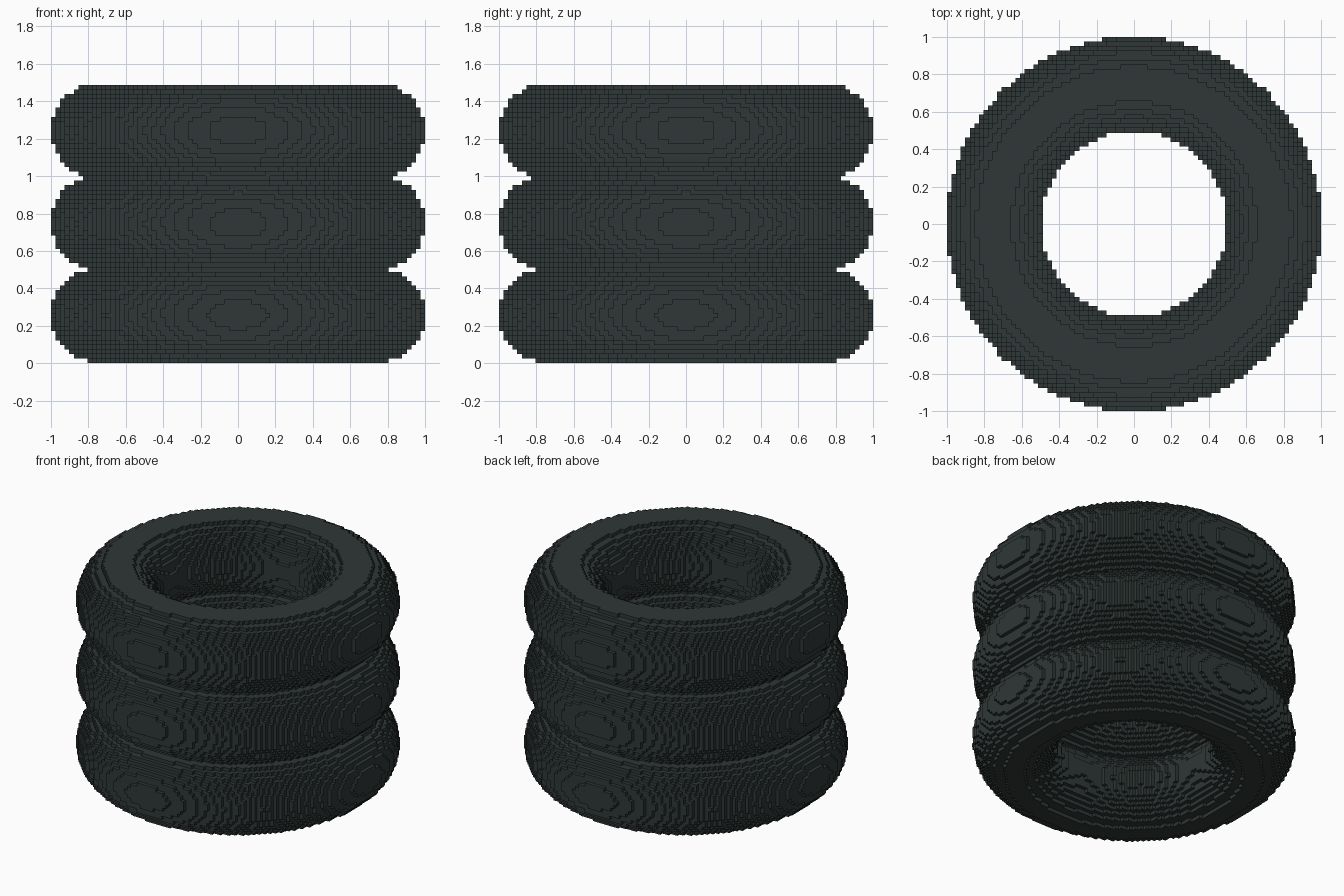
import bpy
from math import hypot

if "Cube" in bpy.data.objects:
    bpy.data.objects.remove(bpy.data.objects["Cube"], do_unlink=True)

HALF = 41               # blocks from the axis to the outer edge
BLOCK = 1.0 / HALF
LAYERS = 61
MAJOR, MINOR = 0.748, 0.2525

# Dark rubber colour
rubber = bpy.data.materials.new("dark_rubber")
rubber.use_nodes = True
colour = (0.028, 0.038, 0.037, 1.0)
rubber.diffuse_color = colour
bsdf = rubber.node_tree.nodes["Principled BSDF"]
bsdf.inputs["Base Color"].default_value = colour
bsdf.inputs["Roughness"].default_value = 0.9


def ring_blocks(centre_z):
    """Blocks whose centres lie inside a torus."""
    blocks = set()
    for i in range(-HALF, HALF):
        for j in range(-HALF, HALF):
            out = hypot(i + 0.5, j + 0.5) * BLOCK - MAJOR
            if abs(out) > MINOR:
                continue
            for k in range(LAYERS):
                if hypot(out, (k + 0.5) * BLOCK - centre_z) <= MINOR:
                    blocks.add((i, j, k))
    return blocks


def block_mesh(name, blocks):
    """Skin a set of blocks with only their exposed square faces."""
    index, verts, faces = {}, [], []

    def corner(p):
        if p not in index:
            index[p] = len(verts)
            verts.append([c * BLOCK for c in p])
        return index[p]

    for block in blocks:
        for axis in range(3):
            u, v = (axis + 1) % 3, (axis + 2) % 3
            for side in (0, 1):
                neighbour = list(block)
                neighbour[axis] += 2 * side - 1
                if tuple(neighbour) in blocks:
                    continue
                quad = []
                for du, dv in ((0, 0), (1, 0), (1, 1), (0, 1)):
                    p = list(block)
                    p[axis] += side
                    p[u] += du
                    p[v] += dv
                    quad.append(corner(tuple(p)))
                faces.append(quad if side else quad[::-1])

    mesh = bpy.data.meshes.new(name)
    mesh.from_pydata(verts, [], faces)
    mesh.materials.append(rubber)
    obj = bpy.data.objects.new(name, mesh)
    bpy.context.collection.objects.link(obj)


# Three stacked rings; blocks shared by two rings stay with the lower one
used = set()
for name, height in (("bottom_ring", 0.257), ("middle_ring", 0.75), ("top_ring", 1.242)):
    blocks = ring_blocks(height) - used
    used |= blocks
    block_mesh(name, blocks)
